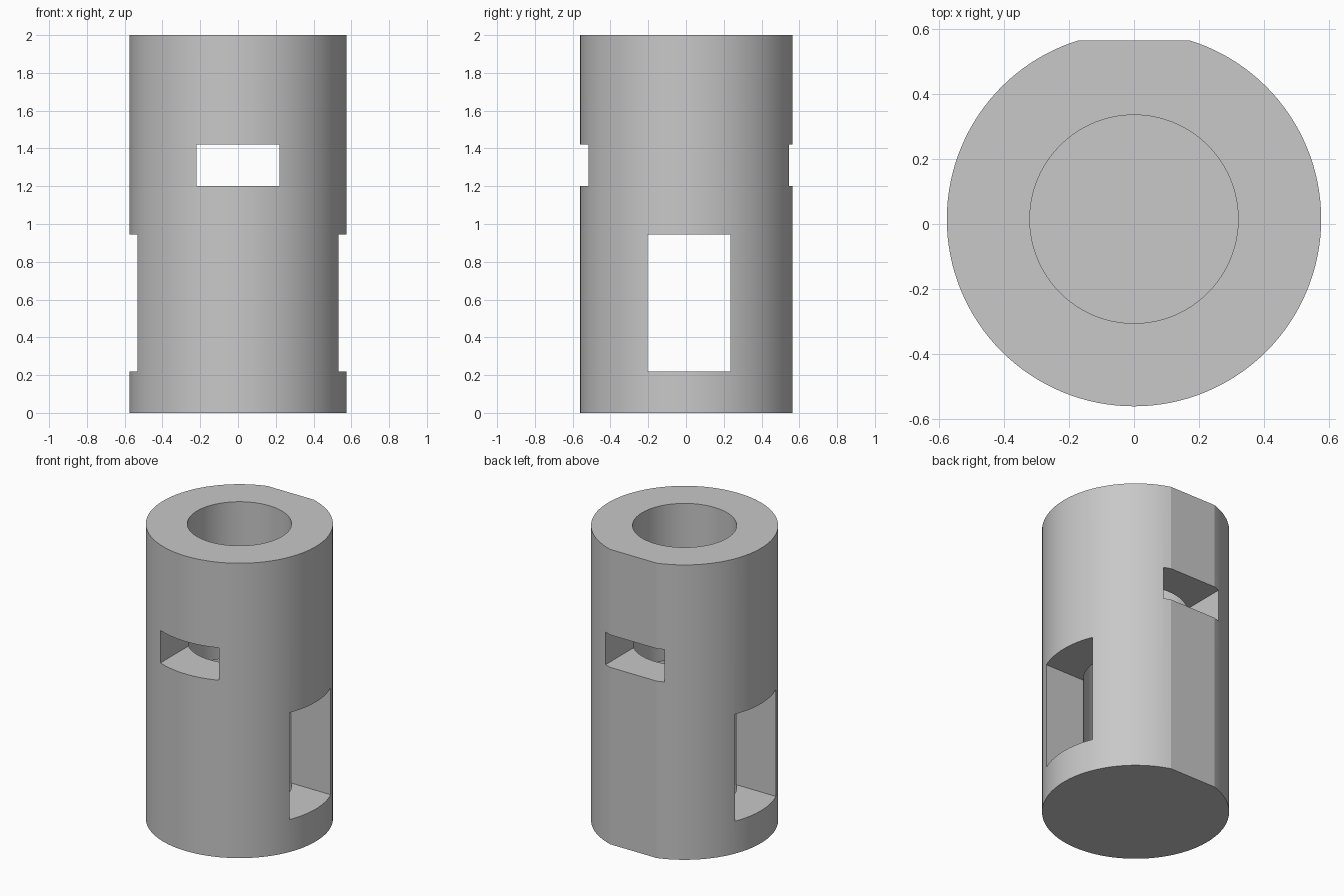
import bpy
from math import radians

cube = bpy.data.objects.get("Cube")
if cube:
    bpy.data.objects.remove(cube, do_unlink=True)

CENTRE_Y = 0.015      # tube axis, shifted because the back is flattened
HEIGHT = 2.0
RADIUS, BORE = 0.575, 0.32
FLAT_Y = 0.563
FLOOR = 0.11          # thickness of the closed bottom

grey = bpy.data.materials.new("plain grey")
grey.use_nodes = True
colour = (0.58, 0.58, 0.58, 1)
grey.diffuse_color = colour
grey.node_tree.nodes["Principled BSDF"].inputs["Base Color"].default_value = colour


def cylinder(name, radius, z0, z1):
    bpy.ops.mesh.primitive_cylinder_add(
        vertices=128, radius=radius, depth=z1 - z0,
        location=(0, CENTRE_Y, (z0 + z1) / 2))
    bpy.context.object.name = name
    return bpy.context.object


def box(name, low, high):
    bpy.ops.mesh.primitive_cube_add(
        size=1, location=[(a + b) / 2 for a, b in zip(low, high)])
    obj = bpy.context.object
    obj.name = name
    obj.scale = [b - a for a, b in zip(low, high)]
    return obj


# Outer body
body = cylinder("tube_body", RADIUS, 0, HEIGHT)
body.data.materials.append(grey)

# Flat back, blind bore, front-to-back window and side-to-side window
cutters = [
    box("back_flat_cutter", (-1, FLAT_Y, -1), (1, 1, 3)),
    cylinder("bore_cutter", BORE, FLOOR, HEIGHT + 0.5),
    box("front_window_cutter", (-0.22, -1, 1.2), (0.22, 1, 1.42)),
    box("side_window_cutter", (-1, CENTRE_Y - 0.22, 0.22), (1, CENTRE_Y + 0.22, 0.945)),
]
bpy.ops.object.select_all(action="DESELECT")
body.select_set(True)
bpy.context.view_layer.objects.active = body
for cutter in cutters:
    cutter.hide_render = True
    cut = body.modifiers.new(cutter.name, "BOOLEAN")
    cut.operation = "DIFFERENCE"
    cut.solver = "EXACT"
    cut.object = cutter
    bpy.ops.object.modifier_apply(modifier=cut.name)
for cutter in cutters:
    bpy.data.objects.remove(cutter, do_unlink=True)

# Smooth curved walls, crisp edges
bpy.ops.object.shade_smooth_by_angle(angle=radians(15))
